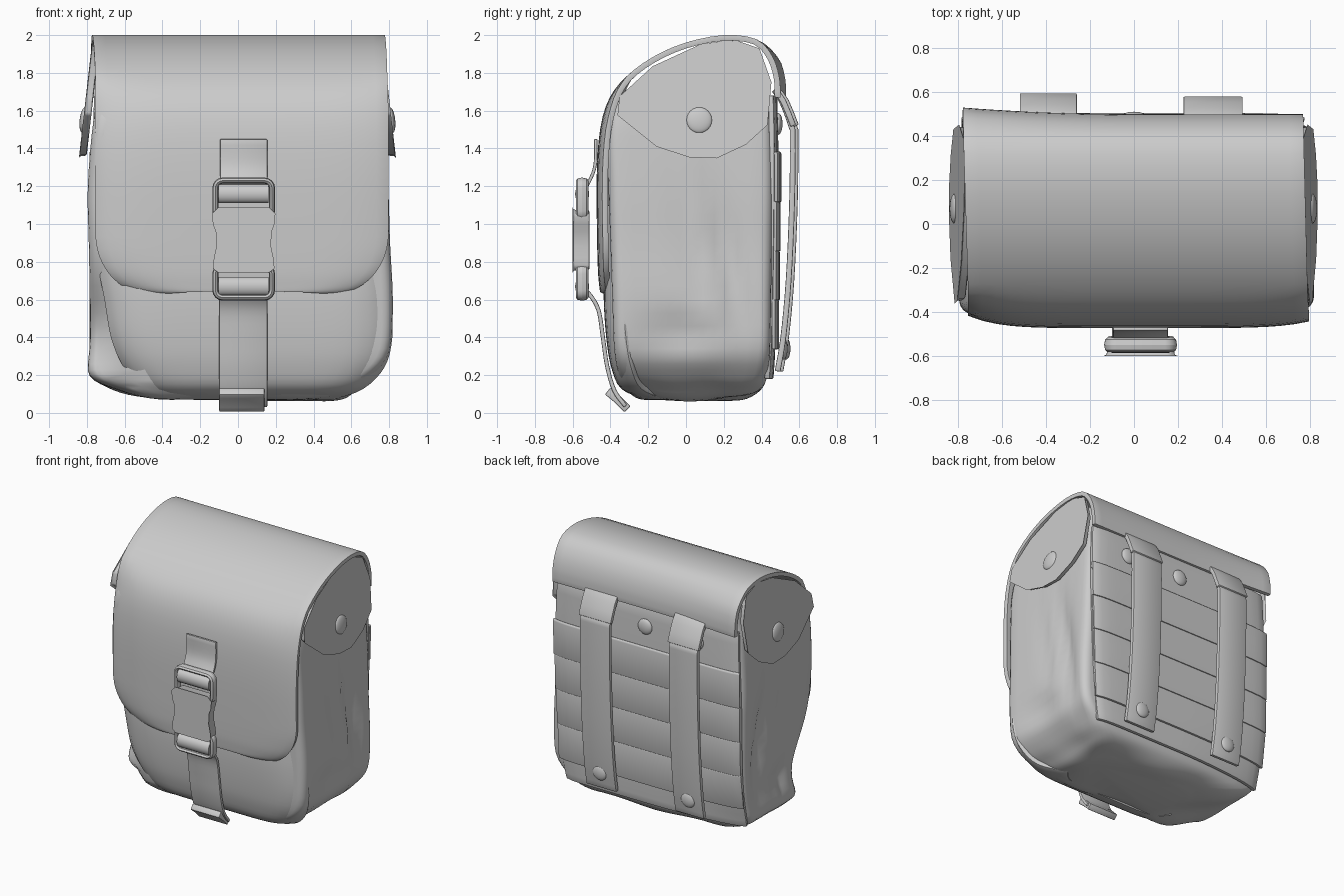
import bpy, bmesh, math
from mathutils import Vector

if "Cube" in bpy.data.objects:
    bpy.data.objects.remove(bpy.data.objects["Cube"])


def finish(o, angle=40):
    # apply modifiers, fix normals, smooth shade with sharp edges kept
    bpy.ops.object.select_all(action='DESELECT')
    o.select_set(True)
    bpy.context.view_layer.objects.active = o
    bpy.ops.object.convert(target='MESH')
    o = bpy.context.object
    bm = bmesh.new()
    bm.from_mesh(o.data)
    bmesh.ops.recalc_face_normals(bm, faces=bm.faces)
    bm.to_mesh(o.data)
    bm.free()
    bpy.ops.object.shade_smooth_by_angle(angle=math.radians(angle))
    return o


def add(name, data):
    o = bpy.data.objects.new(name, data)
    bpy.context.collection.objects.link(o)
    return o


def mesh(name, verts, faces):
    me = bpy.data.meshes.new(name)
    me.from_pydata(verts, [], faces)
    return add(name, me)


def bevel(o, w, seg=2):
    m = o.modifiers.new("bevel", 'BEVEL')
    m.width, m.segments, m.limit_method = w, seg, 'ANGLE'


def spline(pts, n):
    # Catmull-Rom through tuples of any length
    P = [Vector(p) for p in pts]
    P = [2 * P[0] - P[1]] + P + [2 * P[-1] - P[-2]]
    out = []
    for i in range(1, len(P) - 2):
        a, b, c, d = P[i - 1:i + 3]
        for k in range(n):
            t = k / n
            out.append(0.5 * (2 * b + (c - a) * t + (2 * a - 5 * b + 4 * c - d) * t * t
                              + (3 * b - a - 3 * c + d) * t ** 3))
    return out + [P[-2]]


def sheet(name, rows, thick, cols=1, warp=None, bev=0.006):
    # cloth strip: each row is (y, z, x0, x1)
    V = []
    for y, z, x0, x1 in rows:
        for i in range(cols + 1):
            u = i / cols
            p = (x0 + (x1 - x0) * u, y, z)
            V.append(warp(p, 2 * u - 1) if warp else p)
    c = cols + 1
    F = [(r * c + i, r * c + i + 1, r * c + c + i + 1, r * c + c + i)
         for r in range(len(rows) - 1) for i in range(cols)]
    o = mesh(name, V, F)
    m = o.modifiers.new("thick", 'SOLIDIFY')
    m.thickness, m.offset = thick, 0
    m.use_even_offset = True
    if bev:
        bevel(o, bev)
    return finish(o)


def strip(name, path, x0, x1, thick, n=4):
    return sheet(name, [(y, z, x0, x1) for y, z in spline(path, n)], thick)


def prism(name, a, b, bev):
    # solid between two matching outlines
    n = len(a)
    F = [tuple(range(n)), tuple(range(n, 2 * n))]
    F += [(i, (i + 1) % n, n + (i + 1) % n, n + i) for i in range(n)]
    o = mesh(name, a + b, F)
    bevel(o, bev)
    return finish(o)


def button(name, loc, axis, r=0.068, flat=.4, tilt=0):
    bpy.ops.mesh.primitive_uv_sphere_add(segments=20, ring_count=12, radius=r, location=loc)
    o = bpy.context.object
    o.name = name
    o.scale[axis] = flat
    o.rotation_euler.y = tilt
    return finish(o, 60)


def rounded(x0, x1, y0, y1, r, arc=4, div=12):
    # rounded rectangle with divided edges
    out = []
    cs = [(x1 - r, y1 - r), (x0 + r, y1 - r), (x0 + r, y0 + r), (x1 - r, y0 + r)]
    for q, (cx, cy) in enumerate(cs):
        for k in range(arc + 1):
            t = (q + k / arc) * math.pi / 2
            out.append(Vector((cx + r * math.cos(t), cy + r * math.sin(t))))
        nx, ny = cs[(q + 1) % 4]
        t = (q + 1) * math.pi / 2
        e = Vector((nx + r * math.cos(t), ny + r * math.sin(t)))
        s = out[-1]
        out += [s.lerp(e, k / div) for k in range(1, div)]
    return out


def g(v, s):
    return math.exp(-(v / s) ** 2)


def lean(x, z):
    # lower left back corner tucks forward
    return .07 * max(0, -x / .78) ** 2 * g(z - .1, .3)


# main bag: lofted sections (z, x0, x1, y0, y1, radius)
sections = [(.07, -.35, .45, -.15, .2, .1), (.085, -.5, .56, -.25, .32, .12),
            (.13, -.66, .63, -.31, .40, .1), (.2, -.785, .72, -.355, .43, .07),
            (.34, -.79, .81, -.38, .445, .06), (.6, -.785, .82, -.39, .45, .06),
            (.9, -.79, .805, -.40, .455, .06), (1.2, -.795, .795, -.41, .46, .06),
            (1.55, -.765, .77, -.41, .455, .06), (1.7, -.72, .73, -.30, .44, .06),
            (1.82, -.70, .72, -.15, .40, .06), (1.91, -.69, .71, .05, .34, .06)]
V = []
for z, x0, x1, y0, y1, r in spline(sections, 4):
    ring = rounded(x0, x1, y0, y1, r)
    N = len(ring)
    for x, y in ring:
        if abs(x) > 0.6:
            # sagging fold down the side and a crease above the base
            line = 0.1 + 0.2 * (1.3 - z)
            d = .05 * g(y - line - .02, .07) * g(z - .8, .42)
            d += .04 * g(z - .42, .1) * g(y + .02, .22)
            d -= .018 * g(y - line + .14, .1) * g(z - .85, .4)
            x -= math.copysign(d, x)
        if x < -.55 and y < 0:
            # lower left front corner falls back behind the panel
            y += .2 * min(1, (-.55 - x) / .13) * g(z - .4, .3) * min(1, -y / .3)
        if y > 0:
            y -= lean(x, z)
        wob = .012 * math.sin(9 * x + 4 * y) * math.cos(11 * y) * g(z - .1, .12)
        V.append((x, y, z + wob))
R = len(V) // N
F = [(r * N + i, r * N + (i + 1) % N, r * N + N + (i + 1) % N, r * N + N + i)
     for r in range(R - 1) for i in range(N)]
F += [tuple(range(N)), tuple(range((R - 1) * N, R * N))]
finish(mesh("bag_body", V, F), 60)

# front panel wrapping under the base
front = [(-.415, 1.1, -.75, .79), (-.415, .8, -.735, .795), (-.418, .6, -.70, .805),
         (-.405, .4, -.665, .81), (-.38, .25, -.60, .77), (-.33, .14, -.51, .66),
         (-.2, .085, -.42, .5)]
sheet("front_panel", spline(front, 4), .035, 24,
      lambda p, u: (p[0], p[1] + .1 * abs(u) ** 8, p[2]), 0.01)

# big flap over the top with rounded lower corners
prof = [(-.44, .645), (-.442, .655), (-.445, .68), (-.45, .73), (-.453, .8), (-.456, .93),
        (-.458, 1.25), (-.44, 1.5), (-.392, 1.66), (-.305, 1.77), (-.17, 1.87), (0, 1.945),
        (.2, 1.985), (.365, 1.965), (.445, 1.88), (.48, 1.77), (.485, 1.67)]
rows = []
for y, z in spline(prof, 3):
    t = min(1, max(0, (.95 - z) / .305))
    inset = .27 * (1 - math.sqrt(1 - t * t))
    s = (y + .47) / .96
    rows.append((y, z, -.75 - .03 * s + inset, .795 - .025 * s - inset))


def flap_warp(p, u):
    x, y, z = p
    roll = .055 if u < 0 else .03
    y += roll * abs(u) ** 6 * min(1, max(0, (-.3 - y) / .12))
    if u < 0:
        y += .03 * u * u * min(1, max(0, (y - .38) / .08))
    return x, y, z


sheet("top_flap", rows, .03, 24, flap_warp, 0.008)

# side ears with snap buttons
ear = [(-.35, 1.58), (-.34, 1.67), (-.17, 1.825), (.08, 1.94), (.25, 1.965), (.38, 1.92),
       (.44, 1.75), (.42, 1.53), (.31, 1.43), (.16, 1.36), (.02, 1.365), (-.15, 1.42)]
for s, off, side in ((1, 0, "right"), (-1, .006, "left")):
    outer = [(s * (.768 + off + .066 * (1.95 - z) / .58), y, z) for y, z in ear]
    inner = [(x - s * .04, y, z) for x, y, z in outer]
    prism(side + "_ear", outer, inner, .012)
    button(side + "_snap", (s * (.812 + off), .07, 1.55), 0, .068, .3, -s * .11)


# back panel and rows of webbing
def curl(p, u):
    return p[0], p[1] - .02 * abs(u) ** 12 - lean(p[0], p[2]), p[2]


back = [(.448, .18, -.77, .69), (.458, .35, -.775, .72), (.466, .7, -.78, .75),
        (.472, 1.1, -.78, .765), (.474, 1.4, -.77, .765), (.468, 1.68, -.76, .755)]
sheet("back_panel", spline(back, 3), .03, 24, curl, .008)
for i in range(4):
    top = 1.38 - .26 * i
    y = .492 - .012 * (i / 3)
    sheet("webbing_%d" % (i + 1), [(y + .004, top - .263, -.785, .77 - .012 * i), (y + .004, top - .01, -.785, .775 - .01 * i),
                                   (y - .003, top, -.785, .775 - .01 * i)], .018, 24, curl, .004)
for x in (-.43, 0, .46):
    button("back_snap", (x, .488, 1.53), 1, .058)

# two vertical back straps with rivets
carry = [(.48, 1.71), (.52, 1.655), (.572, 1.52), (.58, 1.45), (.576, 1.1), (.558, .7),
         (.53, .4), (.50, .22)]
for x0, x1, dy in ((-.51, -.27, 0), (.235, .485, -.015)):
    path = [(y + dy, z) for y, z in carry]
    strip("back_strap", path, x0, x1, .03)
    hood = [(.485 + dy, 1.71), (.53 + dy, 1.65), (.583 + dy, 1.52)]
    strip("back_strap_hood", hood, x0 - .01, x1 + .01, .03, 2)
    button("strap_rivet", ((x0 + x1) / 2, .53 + dy, .34), 1, .058)

# front closure strap
strip("upper_strap", [(-.478, 1.45), (-.48, 1.32), (-.505, 1.24), (-.55, 1.16)], -.095, .155, .018)
strip("lower_strap", [(-.555, .67), (-.505, .62), (-.462, .54), (-.44, .4), (-.418, .25),
                      (-.38, .12), (-.32, .035)], -.10, .155, .022)
strip("strap_tip", [(-.415, .115), (-.36, .07), (-.31, .02)], -.10, .14, .045, 2)

# buckle frames with rolled webbing bars
for name, z0, z1, bar in (("upper", 1.03, 1.23, 1.16), ("lower", .61, .775, .67)):
    c = bpy.data.curves.new(name + "_frame", 'CURVE')
    c.dimensions, c.bevel_depth, c.bevel_resolution = '3D', .016, 2
    sp = c.splines.new('POLY')
    pts = rounded(-.12, .18, z0, z1, .04, 4, 2)
    sp.points.add(len(pts) - 1)
    sp.use_cyclic_u = True
    for q, p in zip(sp.points, pts):
        q.co = (p.x, 0, p.y, 1)
    o = add(name + "_buckle_frame", c)
    o.scale.y, o.location.y = 2.1, -.55
    finish(o)
    bpy.ops.mesh.primitive_cylinder_add(vertices=16, radius=.05, depth=.265,
                                        location=(.03, -.55, bar), rotation=(0, math.pi / 2, 0))
    o = bpy.context.object
    o.name = name + "_webbing_bar"
    o.scale.y = .75
    finish(o)

# waisted buckle body
half = [(.13, 1.075), (.155, 1.05), (.15, 1.0), (.135, .96), (.132, .88), (.145, .82),
        (.15, .77), (.13, .755)]
shape = [(.03 + x, z) for x, z in half] + [(.03 - x, z) for x, z in reversed(half)]
prism("buckle_body", [(x, -.6, z) for x, z in shape], [(x, -.51, z) for x, z in shape], .02)
